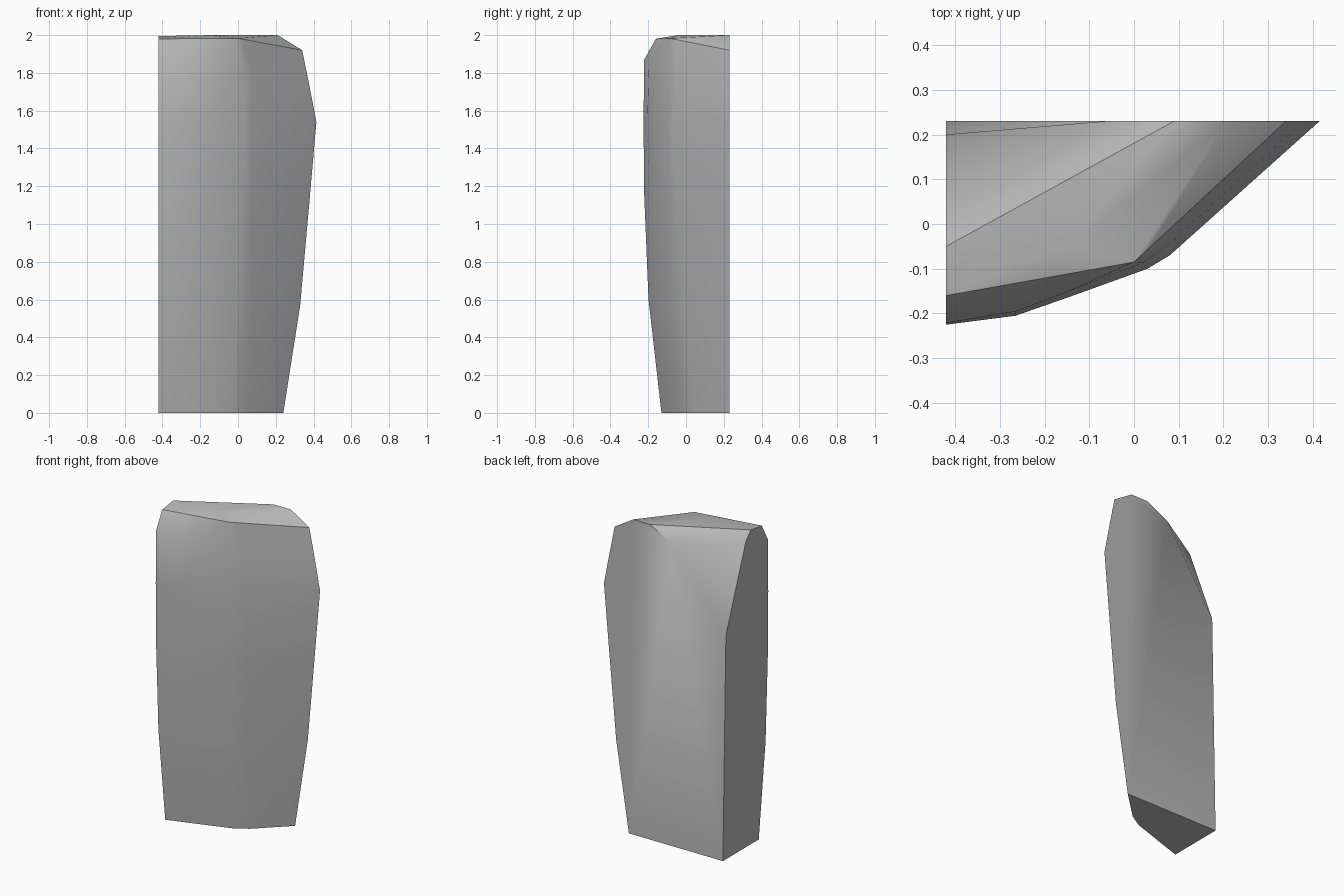
import bpy
import bmesh
from mathutils import Vector

# Remove the default object
default = bpy.data.objects.get("Cube")
if default:
    bpy.data.objects.remove(default, do_unlink=True)

# Stone material
stone = bpy.data.materials.new("stone_grey")
stone.use_nodes = True
grey = (0.5, 0.5, 0.5, 1)
stone.diffuse_color = grey
shader = stone.node_tree.nodes["Principled BSDF"]
shader.inputs["Base Color"].default_value = grey
shader.inputs["Roughness"].default_value = 0.8

LEFT, BACK = -0.42, 0.23
bm = bmesh.new()


def point(x, y, z):
    return bm.verts.new((x, y, z))


def face(*corners):
    return bm.faces.new(corners)


def fan(centre, rim):
    for first, second in zip(rim, rim[1:]):
        face(centre, first, second)


# Plan outlines of the curved front: at the foot and at the widest level
foot = [(LEFT, -0.13), (-0.265, -0.08), (-0.15, -0.042),
        (-0.035, -0.004), (0.05, 0.048), (0.24, BACK)]
belly = [(LEFT, -0.225), (-0.265, -0.205), (-0.15, -0.165),
         (0.03, -0.10), (0.08, -0.07), (0.415, BACK)]
last = len(foot) - 1


def front_row(z_left, z_right, swell_left, swell_right):
    """Blend the foot outline into the belly outline at one level."""
    row = []
    for i, (low, wide) in enumerate(zip(foot, belly)):
        share = i / last
        swell = swell_left + (swell_right - swell_left) * share
        height = z_left + (z_right - z_left) * share ** 2
        plan = Vector(low).lerp(Vector(wide), swell)
        row.append(point(plan.x, plan.y, height))
    return row


rows = [front_row(0, 0, 0, 0),
        front_row(0.6, 0.57, 0.72, 0.51),
        front_row(1.15, 1.1, 0.96, 0.78),
        front_row(1.54, 1.54, 1, 1),
        front_row(1.87, 1.73, 0.96, 0.79)]

# Sharp rim between the front and the top
rim_left = Vector((LEFT, -0.16, 1.98))
rim_corner = Vector((0, -0.085, 1.983))
rim_right = Vector((0.34, BACK, 1.92))
rim = [bm.verts.new(rim_left.lerp(rim_corner, k)) for k in (0, 0.37, 0.64, 1)]
rim += [bm.verts.new(rim_corner.lerp(rim_right, k)) for k in (0.1, 1)]
rows.append(rim)

# Front surface
for lower, upper in zip(rows, rows[1:]):
    for i in range(last):
        face(lower[i], lower[i + 1], upper[i + 1], upper[i])

# Top ridge and rear shoulder
shoulder = point(LEFT, 0.2, 1.42)
bevel = point(LEFT, 0, 1.94)
ridge_left = point(LEFT, -0.05, 1.995)
ridge_mid = point(-0.14, -0.045, 2)
back_slope = point(-0.06, BACK, 1.92)
back_peak = point(0.09, BACK, 2)
back_end = point(0.21, BACK, 2)
back_foot = point(LEFT, BACK, 0)

# Top facets
face(bevel, back_slope, shoulder)
fan(back_peak, [back_slope, bevel, ridge_left, ridge_mid, back_end])
fan(ridge_mid, [ridge_left] + rim[:4] + [back_end])
fan(back_end, rim[3:])

# Flat back, with its leaning corner
face(back_foot, shoulder, back_slope)
face(back_foot, back_slope, back_peak, back_end,
     *[row[-1] for row in reversed(rows)])

# Flat cut side and underside
face(back_foot, *[row[0] for row in rows], ridge_left, bevel, shoulder)
face(back_foot, *reversed(rows[0]))

bmesh.ops.recalc_face_normals(bm, faces=bm.faces)
mesh = bpy.data.meshes.new("standing_stone")
bm.to_mesh(mesh)
bm.free()
mesh.materials.append(stone)

block = bpy.data.objects.new("standing_stone", mesh)
bpy.context.collection.objects.link(block)
bpy.context.view_layer.objects.active = block
block.select_set(True)
bpy.ops.object.shade_smooth_by_angle(angle=0.7)
